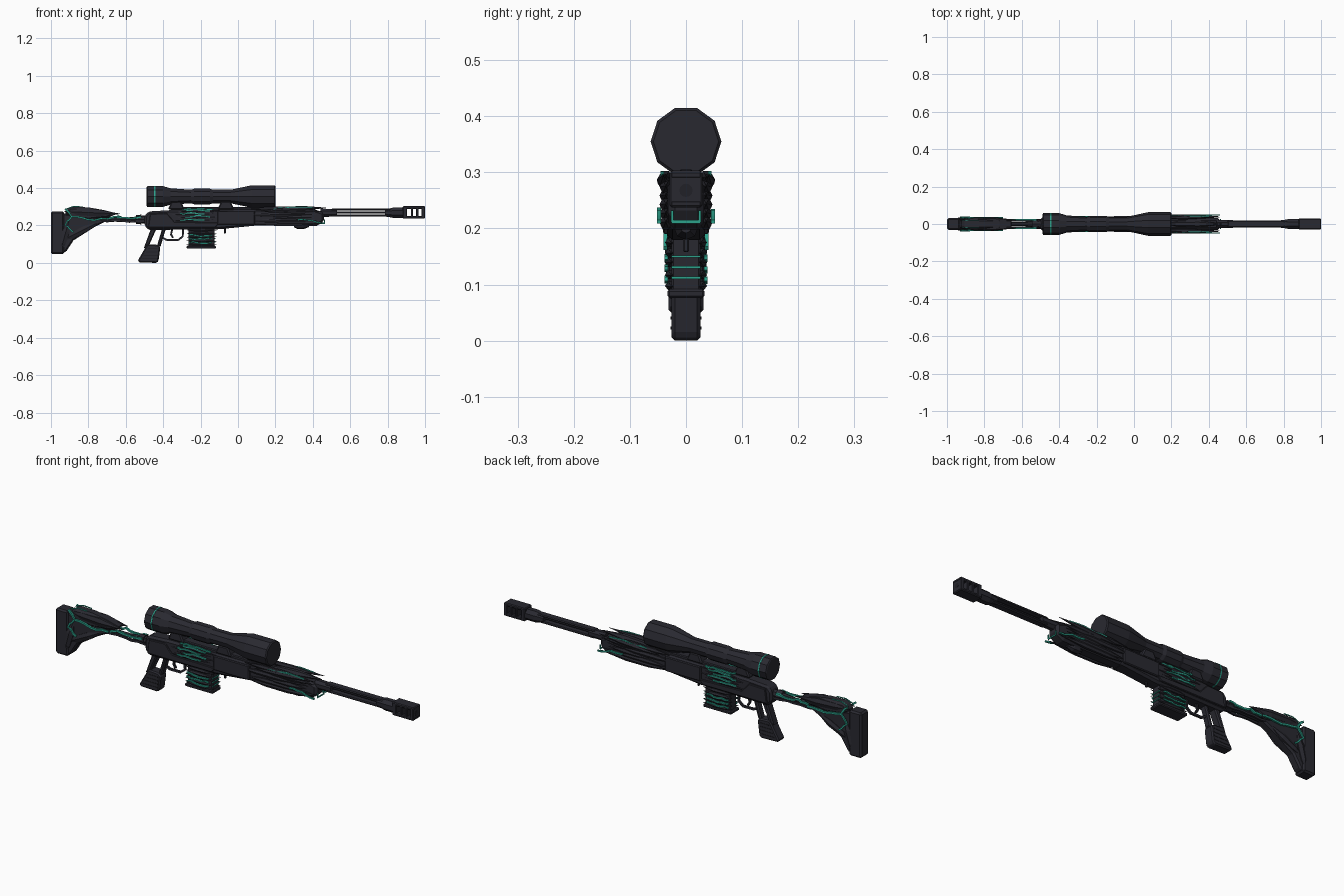
import bpy, bmesh, math, random
from mathutils import Vector

random.seed(4)
if "Cube" in bpy.data.objects:
    bpy.data.objects.remove(bpy.data.objects["Cube"])


def material(name, rgb):
    m = bpy.data.materials.new(name)
    m.use_nodes = True
    m.diffuse_color = (*rgb, 1)
    bsdf = next(n for n in m.node_tree.nodes if n.type == "BSDF_PRINCIPLED")
    bsdf.inputs["Base Color"].default_value = (*rgb, 1)
    return m


DARK = material("dark gunmetal", (.022, .022, .03))
BLACK = material("black metal", (.015, .015, .02))
TEAL = material("glowing teal", (.025, .36, .26))


def loft(name, rings, mat=DARK, bevel=0):
    """Skin closed rings of points, capped at both ends."""
    bm = bmesh.new()
    rings = [[bm.verts.new(point) for point in ring] for ring in rings]
    count = len(rings[0])
    for p, q in zip(rings, rings[1:]):
        for i in range(count):
            j = (i + 1) % count
            bm.faces.new((p[i], p[j], q[j], q[i]))
    bm.faces.new(rings[0])
    bm.faces.new(rings[-1])
    bmesh.ops.recalc_face_normals(bm, faces=bm.faces)
    mesh = bpy.data.meshes.new(name)
    bm.to_mesh(mesh)
    bm.free()
    mesh.materials.append(mat)
    ob = bpy.data.objects.new(name, mesh)
    bpy.context.collection.objects.link(ob)
    if bevel:
        mod = ob.modifiers.new("chamfer", "BEVEL")
        mod.width, mod.segments = bevel, 1


def prism(name, outline, half, y=0, mat=DARK, bevel=.006):
    """Side outline in x, z extruded across y."""
    loft(name, [[(x, y + side, z) for x, z in outline] for side in (-half, half)], mat, bevel)


def box(name, x0, x1, z0, z1, half, y=0, mat=DARK, bevel=.004):
    prism(name, [(x0, z0), (x1, z0), (x1, z1), (x0, z1)], half, y, mat, bevel)


def lathe(name, profile, z, sides=8, mat=DARK, turn=0):
    """Stations (x, radius) turned around an axis along x."""
    angles = [math.tau * (i + turn) / sides for i in range(sides)]
    loft(name, [[(x, r * math.cos(a), z + r * math.sin(a)) for a in angles] for x, r in profile], mat)


def shard(name, start, end, radius, y=0, flat=.7):
    """Long faceted splinter with two sharp ends."""
    start, end = Vector((start[0], y, start[1])), Vector((end[0], y, end[1]))
    axis = end - start
    side = axis.cross(Vector((0, 0, 1))).normalized()
    up = side.cross(axis).normalized()
    rings = []
    for along, swell in ((0, .05), (.25, .85), (.6, 1), (1, .05)):
        reach = radius * swell
        angles = [math.tau * i / 6 for i in range(6)]
        rings.append([start + axis * along + side * math.cos(a) * reach * flat + up * math.sin(a) * reach
                      for a in angles])
    loft(name, rings)


def strand(name, points, width, y=0, mat=TEAL, jitter=.004):
    """Crooked flat ribbon through the given x, z points."""
    points = [Vector((x, y, z)) for x, z in points]
    path = [a.lerp(b, k / 3) + Vector((0, 0, random.uniform(-jitter, jitter)))
            for a, b in zip(points, points[1:]) for k in range(3)] + points[-1:]
    rings = []
    for i, p in enumerate(path):
        d = path[min(i + 1, len(path) - 1)] - path[max(i - 1, 0)]
        across = Vector((-d.z, 0, d.x)).normalized() * width / 2
        deep = Vector((0, width / 2, 0))
        rings.append([p - across - deep, p + across - deep, p + across + deep, p - across + deep])
    loft(name, rings, mat)


def pair(make, name, *args, y, **options):
    """One copy of a part on each side."""
    for sign, side in ((-1, "right"), (1, "left")):
        make(f"{side}_{name}", *args, y=sign * y, **options)


# Scope with mounts
EYE, TUBE, LENS, SCOPE_Z = .058, .038, .063, .355
lathe("scope", [(-.488, .052), (-.485, EYE), (-.4, EYE), (-.36, .046), (-.25, TUBE), (-.235, .044),
                (-.15, .044), (-.135, TUBE), (-.04, TUBE), (.06, .06), (.075, LENS), (.195, LENS),
                (.2, EYE)], SCOPE_Z, sides=10)
lathe("scope_ring", [(x, EYE + .0015) for x in (-.448, -.442)], SCOPE_Z, sides=10, mat=TEAL)
for x, name in ((-.33, "rear"), (-.065, "front")):
    prism(name + "_scope_mount", [(x - .045, .285), (x + .045, .285), (x + .025, .33), (x - .025, .33)], .028)

# Receiver and rail
prism("receiver", [(-.5, .2), (-.48, .176), (-.1, .18), (.1, .2), (.1, .285), (-.36, .282),
                   (-.48, .275), (-.5, .25)], .034, bevel=.01)
box("scope_rail", -.36, .18, .275, .298, .022)
pair(prism, "receiver_plate", [(-.48, .19), (-.12, .19), (-.1, .215), (-.34, .22), (-.38, .265),
                               (-.47, .262)], .005, y=.036, bevel=.003)
pair(box, "front_plate", -.11, .09, .205, .278, .006, y=.036)
for i in range(4):
    x, z = -.35 + .03 * (i % 2), .225 + .016 * i
    pair(shard, f"receiver_splinter_{i}", (x, z), (x + .22, z + .006), .009, y=.035, flat=.9)
    pair(strand, f"receiver_glow_{i}", [(x + .04, z + .006), (x + .1, z + .01), (x + .17, z + .005)],
         .006, y=.041)
pair(strand, "rail_glow", [(-.3, .288), (-.2, .29), (-.13, .286)], .007, y=.032)

# Handguard with splintered shell
prism("handguard", [(.08, .2), (.42, .198), (.46, .22), (.46, .27), (.4, .288), (.08, .29)],
      .032, bevel=.012)
shard("handguard_top_splinter", (.16, .285), (.47, .295), .016, flat=1.2)
lathe("handguard_knob", [(.3, .012), (.32, .022), (.35, .022), (.38, .01)], .202)
box("front_glow_sill", .46, .464, .209, .215, .026, mat=TEAL, bevel=0)
pair(box, "front_glow_post", .46, .464, .212, .232, .0025, y=.0245, mat=TEAL, bevel=0)
for i in range(6):
    z = .208 + .016 * i
    pair(shard, f"handguard_splinter_{i}", (random.uniform(.02, .2), z),
         (random.uniform(.4, .475), z + .004), .014, y=.036, flat=.8)
pair(shard, "handguard_fin", (.12, .275), (.46, .295), .012, y=.04, flat=1)
pair(strand, "upper_handguard_glow", [(.19, .291), (.28, .297), (.4, .294)], .006, y=.042)
pair(strand, "lower_handguard_glow", [(.32, .232), (.39, .226), (.46, .212)], .007, y=.048)

# Slotted barrel
BORE_Z = .268
lathe("barrel_collar", [(.44, .024), (.53, .022)], BORE_Z, turn=.5)
lathe("inner_barrel", [(.5, .005), (.82, .005)], .27)
box("barrel_upper_bar", .5, .82, .281, .29, .018)
box("barrel_lower_bar", .5, .82, .248, .259, .018)
lathe("brake_collar", [(.785, .022), (.81, .025), (.83, .03), (.885, .03)], BORE_Z, turn=.5)

# Muzzle brake with open ports
box("brake_top", .88, 1, .288, .303, .029)
box("brake_bottom", .88, 1, .237, .251, .029)
box("brake_rear", .88, .904, .24, .3, .029)
for i in range(3):
    x = .924 + .029 * i
    box(f"brake_web_{i}", x, x + .012, .24, .3, .029, bevel=.002)
box("brake_face", .982, .999, .24, .3, .029, bevel=.002)
lathe("muzzle_bore", [(.99, .012), (1, .012)], BORE_Z, sides=12, mat=BLACK)

# Magazine with ragged ribs
box("magazine", -.265, -.125, .085, .2, .026)
box("magazine_base", -.275, -.118, .076, .092, .033)
for i in range(5):
    z = .1 + .019 * i
    pair(shard, f"magazine_rib_{i}", (-.276, z), (-.114, z + random.uniform(-.004, .004)), .009,
         y=.026, flat=1.3)
for i in range(3):
    z = .11 + .019 * i
    pair(strand, f"magazine_glow_{i}", [(-.262, z), (-.2, z - .002), (-.14, z)], .0065, y=.035)
    box(f"magazine_front_glow_{i}", -.126, -.121, z, z + .004, .026, mat=TEAL, bevel=0)

# Grip, trigger and guard
prism("grip", [(-.537, .01), (-.525, .003), (-.435, 0), (-.425, .01), (-.415, .085), (-.43, .097),
               (-.485, .1)], .026)
prism("grip_rear_strut", [(-.505, .075), (-.475, .095), (-.435, .185), (-.465, .185)], .022)
prism("grip_front_strut", [(-.435, .085), (-.415, .085), (-.385, .185), (-.405, .185)], .018)
for i in range(4):
    x, z = -.517 + .012 * i, .02 + .018 * i
    box(f"grip_groove_{i}", x, -.43, z, z + .005, .0275, mat=BLACK, bevel=0)
guard = [(-.405, .18), (-.405, .135), (-.38, .122), (-.32, .122), (-.295, .142), (-.295, .18)]
strand("trigger_guard", guard, .01, mat=DARK, jitter=0)
strand("trigger", [(-.352, .18), (-.358, .152), (-.347, .134)], .01, mat=BLACK, jitter=0)
box("sling_stud", -.075, -.065, .158, .19, .005, bevel=.002)

# Stock
box("butt_plate", -1, -.93, .047, .276, .031, bevel=.008)
prism("stock_lower", [(-.94, .055), (-.92, .058), (-.88, .12), (-.77, .19), (-.7, .225), (-.76, .245),
                      (-.94, .265)], .024, bevel=.008)
prism("cheek_rest", [(-.93, .262), (-.9, .3), (-.8, .297), (-.72, .283), (-.645, .264), (-.7, .238),
                     (-.8, .228), (-.9, .24)], .027, bevel=.012)
lathe("stock_tube", [(-.78, .012), (-.6, .01), (-.54, .016), (-.5, .022), (-.47, .022)], .232)
lathe("stock_joint", [(-.545, .024), (-.515, .026)], .232)
pair(shard, "cheek_splinter", (-.93, .275), (-.63, .262), .022, y=.021)
pair(shard, "stock_splinter", (-.94, .12), (-.74, .22), .02, y=.021)
pair(shard, "butt_splinter", (-.95, .06), (-.9, .24), .022, y=.022)

# Glowing roots along the stock
FORK = (-.89, .25)
pair(strand, "stock_upper_glow", [(-.925, .29), FORK, (-.8, .23), (-.7, .236)], .009, y=.034)
pair(strand, "stock_lower_glow", [FORK, (-.925, .205), (-.88, .165)], .008, y=.036)
pair(strand, "comb_glow", [(-.92, .288), (-.88, .302), (-.83, .3)], .004, y=.018, jitter=.001)
pair(strand, "tube_root", [(-.74, .225), (-.62, .225), (-.5, .22)], .01, y=.018, mat=DARK)
pair(strand, "tube_glow", [(-.7, .236), (-.64, .248), (-.58, .236), (-.52, .246)], .009, y=.022)
